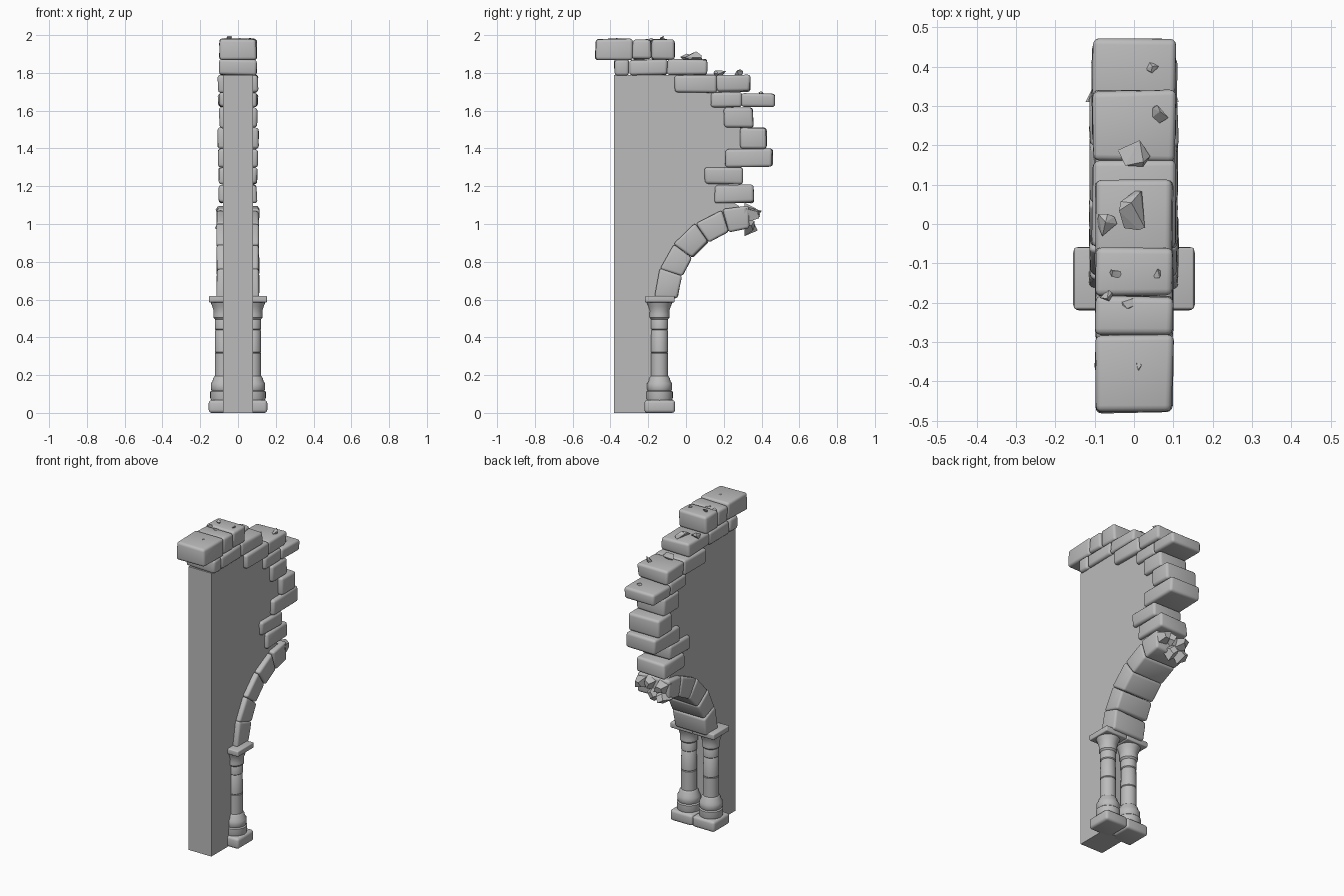
import bpy, bmesh, math, random
from mathutils import Vector, Matrix

random.seed(4)
cube = bpy.data.objects.get("Cube")
if cube:
    bpy.data.objects.remove(cube, do_unlink=True)

stone = bpy.data.materials.new("grey stone")
stone.use_nodes = True
stone.diffuse_color = (0.5, 0.5, 0.5, 1)
stone.node_tree.nodes["Principled BSDF"].inputs["Base Color"].default_value = (0.5, 0.5, 0.5, 1)


def finish(name, bm, smooth=None):
    bmesh.ops.recalc_face_normals(bm, faces=bm.faces)
    mesh = bpy.data.meshes.new(name)
    bm.to_mesh(mesh)
    bm.free()
    mesh.materials.append(stone)
    ob = bpy.data.objects.new(name, mesh)
    bpy.context.collection.objects.link(ob)
    if smooth:
        bpy.ops.object.select_all(action='DESELECT')
        ob.select_set(True)
        bpy.context.view_layer.objects.active = ob
        bpy.ops.object.shade_smooth_by_angle(angle=math.radians(smooth))
    return ob


def prism(name, outline, x0, x1, bevel=0.0, jitter=0.0):
    """Extrude a (y, z) outline from x0 to x1, then wear its corners and edges."""
    bm = bmesh.new()
    ends = [[bm.verts.new((x, y, z)) for y, z in outline] for x in (x0, x1)]
    n = len(outline)
    bm.faces.new(ends[0])
    bm.faces.new(ends[1][::-1])
    for i in range(n):
        j = (i + 1) % n
        bm.faces.new((ends[0][i], ends[1][i], ends[1][j], ends[0][j]))
    for v in bm.verts:
        v.co += Vector([random.uniform(-jitter, jitter) for _ in range(3)])
    if bevel:
        bmesh.ops.recalc_face_normals(bm, faces=bm.faces)
        bmesh.ops.bevel(bm, geom=bm.edges[:], offset=bevel, segments=3,
                        profile=0.5, affect='EDGES', clamp_overlap=True)
    return finish(name, bm, 40 if bevel else None)


def block(name, y0, y1, z0, z1, x0, x1, bevel=0.016, jitter=0.004):
    return prism(name, [(y0, z0), (y1, z0), (y1, z1), (y0, z1)], x0, x1, bevel, jitter)


def rubble(name, centre, size):
    """Sharp faceted chip made from the hull of a few random points."""
    bm = bmesh.new()
    for _ in range(9):
        d = Vector([random.gauss(0, 1) for _ in range(3)]).normalized()
        bm.verts.new(Vector(centre) + Vector([a * b for a, b in zip(d, size)]))
    hull = bmesh.ops.convex_hull(bm, input=bm.verts[:])
    loose = [v for v in bm.verts if not v.link_faces]
    bmesh.ops.delete(bm, geom=loose, context='VERTS')
    return finish(name, bm)


# Arch layout in the side plane
ARCH_Y, ARCH_Z, INNER, OUTER = 0.34, 0.59, 0.385, 0.507


def arch_point(radius, degrees):
    a = math.radians(degrees)
    return ARCH_Y + radius * math.cos(a), ARCH_Z + radius * math.sin(a)


# Plain wall core behind the broken stone edge
outline = [(-0.38, 0), (-0.18, 0), (-0.18, 0.6)]
outline += [arch_point(0.445, a) for a in range(176, 95, -8)]
outline += [(0.3, 1.08), (0.23, 1.13), (0.22, 1.32), (0.32, 1.36), (0.32, 1.48),
            (0.25, 1.54), (0.23, 1.73), (0.05, 1.75), (-0.02, 1.79), (-0.38, 1.79)]
prism("wall", outline, -0.08, 0.08)

# Worn stones along the top and the broken edge: y from, y to, z from, z to
courses = [
    (-0.48, -0.285, 1.87, 1.98), (-0.285, -0.185, 1.873, 1.975), (-0.185, -0.06, 1.87, 1.98),
    (-0.38, -0.3, 1.788, 1.872), (-0.3, -0.1, 1.788, 1.87), (-0.1, 0.115, 1.79, 1.872),
    (-0.06, 0.16, 1.695, 1.788), (0.16, 0.34, 1.7, 1.79),
    (0.13, 0.3, 1.62, 1.695), (0.295, 0.472, 1.617, 1.69),
    (0.2, 0.355, 1.508, 1.615), (0.285, 0.425, 1.397, 1.51),
    (0.207, 0.458, 1.303, 1.397), (0.098, 0.3, 1.21, 1.3), (0.15, 0.36, 1.112, 1.207),
]
for i, (y0, y1, z0, z1) in enumerate(courses):
    half = 0.098 if z0 > 1.75 else random.uniform(0.1, 0.108)
    block(f"wall_stone_{i + 1}", y0, y1, z0, z1, -half, half)

# Wedge stones of the half arch
joints = [178, 160, 143, 125, 107, 91]
for i, (a, b) in enumerate(zip(joints, joints[1:])):
    prism(f"arch_stone_{i + 1}",
          [arch_point(INNER, a), arch_point(OUTER, a), arch_point(OUTER, b), arch_point(INNER, b)],
          -0.112, 0.112, 0.014, 0.004)

# Splintered end of the arch
for i, (x, z, tip) in enumerate([(-0.07, 1.05, 0.39), (0.0, 0.99, 0.375),
                                 (0.07, 1.05, 0.4), (0.02, 1.06, 0.375), (-0.07, 0.99, 0.38)]):
    bm = bmesh.new()
    bmesh.ops.create_cone(bm, segments=4, radius1=0.055, radius2=0.025, depth=tip - 0.31,
                          cap_ends=True,
                          matrix=Matrix.Translation((x, (tip + 0.31) / 2, z))
                          @ Matrix.Rotation(-math.pi / 2, 4, 'X')
                          @ Matrix.Rotation(0.5 + i, 4, 'Z'))
    for v in bm.verts:
        if v.co.y > 0.34:
            v.co.y += random.uniform(-0.03, 0.005)
    finish(f"broken_shard_{i + 1}", bm)

# Twin columns
profile = [(0, 0.06), (0.066, 0.065), (0.07, 0.08), (0.07, 0.112), (0.063, 0.118),
           (0.067, 0.126), (0.067, 0.155), (0.058, 0.168), (0.054, 0.185), (0.046, 0.195),
           (0.046, 0.314), (0.043, 0.318), (0.046, 0.322), (0.044, 0.435), (0.041, 0.44),
           (0.046, 0.445), (0.046, 0.49), (0.044, 0.495), (0.053, 0.505), (0.053, 0.522),
           (0.052, 0.54), (0.06, 0.565), (0.07, 0.59), (0, 0.592)]
for side, word in ((1, "left"), (-1, "right")):
    cx, cy = side * 0.077, -0.14
    bm = bmesh.new()
    verts = [bm.verts.new((cx + r, cy, z)) for r, z in profile]
    edges = [bm.edges.new(pair) for pair in zip(verts, verts[1:])]
    bmesh.ops.spin(bm, geom=verts + edges, cent=(cx, cy, 0), axis=(0, 0, 1),
                   angle=2 * math.pi, steps=24)
    bmesh.ops.remove_doubles(bm, verts=bm.verts, dist=0.0005)
    finish(f"{word}_column", bm, 35)
    block(f"{word}_plinth", -0.22, -0.058, 0, 0.068, cx - 0.078, cx + 0.078, 0.016, 0)
    block(f"{word}_capital_slab", -0.217, -0.06, 0.585, 0.62, cx - 0.076, cx + 0.076, 0.006, 0)

# Loose chips lying on the stones: x, y, z, size
chips = [(0.045, 0.4, 1.69, 0.018), (0.07, 0.28, 1.8, 0.028), (0, 0.18, 1.795, 0.042),
         (0, 0.035, 1.88, 0.052), (-0.075, 0.0, 1.88, 0.032), (-0.045, -0.12, 1.983, 0.019),
         (0.055, -0.128, 1.98, 0.016), (-0.07, -0.18, 1.975, 0.018),
         (-0.015, -0.2, 1.975, 0.016), (0.01, -0.363, 1.98, 0.01)]
for i, (x, y, z, s) in enumerate(chips):
    rubble(f"loose_chip_{i + 1}", (x, y, z), (s, s, s * 0.7))
